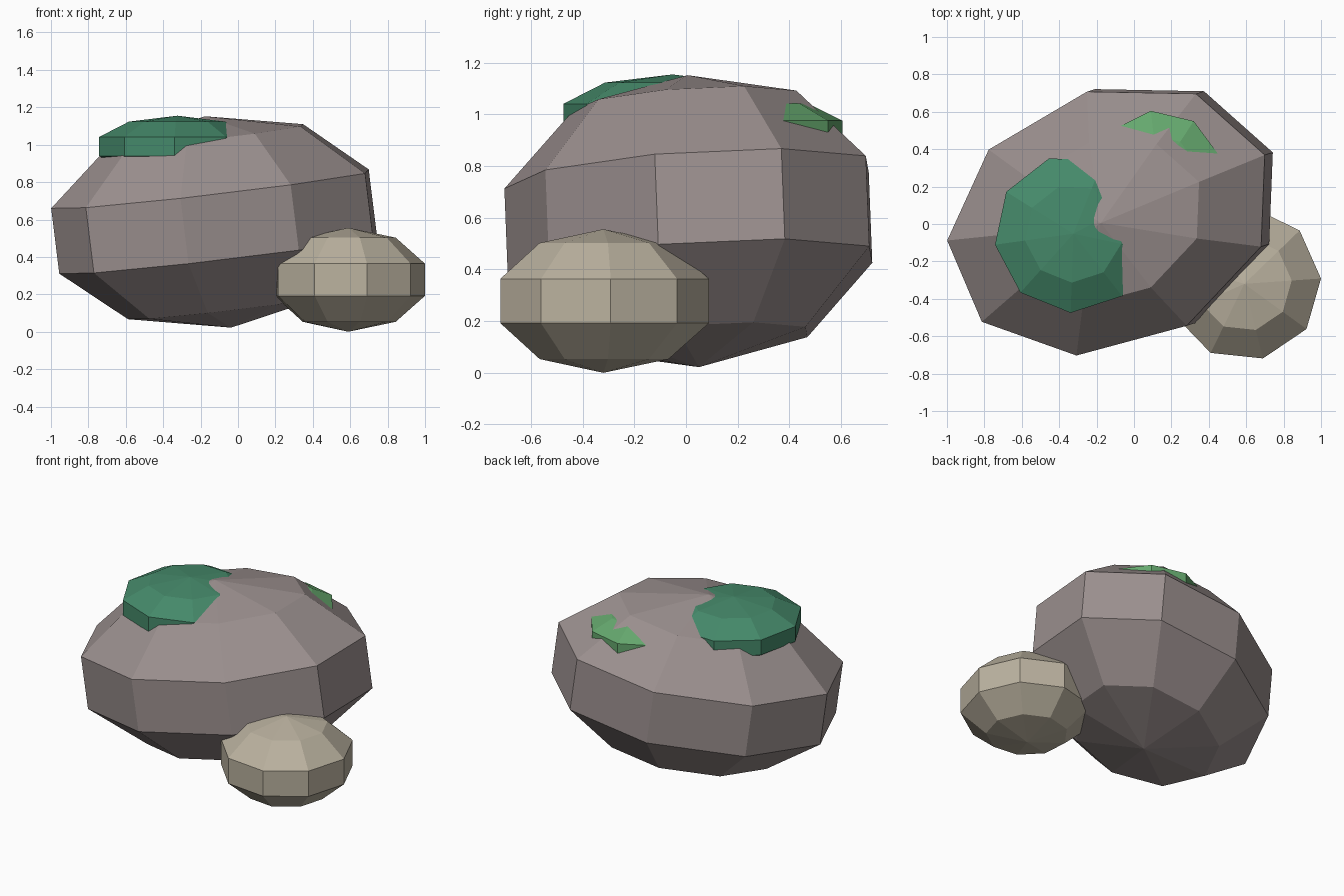
import bpy
import bmesh
from math import sin, cos, pi, radians
from mathutils import Vector

SEGMENTS, RINGS = 9, 5

cube = bpy.data.objects.get("Cube")
if cube:
    bpy.data.objects.remove(cube, do_unlink=True)


def make_material(name, rgb):
    mat = bpy.data.materials.new(name)
    mat.use_nodes = True
    mat.diffuse_color = (*rgb, 1)
    bsdf = mat.node_tree.nodes["Principled BSDF"]
    bsdf.inputs["Base Color"].default_value = (*rgb, 1)
    bsdf.inputs["Roughness"].default_value = 0.9
    return mat


def faceted_boulder(name, mat, centre, axes, phase=0):
    """Coarse flat-shaded ellipsoid spanned by three half-axis vectors."""
    centre = Vector(centre)
    a, b, c = (Vector(v) for v in axes)
    bm = bmesh.new()
    top, bottom = bm.verts.new(centre + c), bm.verts.new(centre - c)
    rings = []
    for i in range(1, RINGS):
        t = pi * i / RINGS
        angles = [radians(phase) + 2 * pi * k / SEGMENTS for k in range(SEGMENTS)]
        rings.append([bm.verts.new(centre + c * cos(t) + (a * cos(p) + b * sin(p)) * sin(t))
                      for p in angles])
    for k in range(SEGMENTS):
        n = (k + 1) % SEGMENTS
        bm.faces.new((top, rings[0][k], rings[0][n]))
        bm.faces.new((bottom, rings[-1][n], rings[-1][k]))
        for upper, lower in zip(rings, rings[1:]):
            bm.faces.new((upper[k], lower[k], lower[n], upper[n]))
    bmesh.ops.recalc_face_normals(bm, faces=bm.faces)
    mesh = bpy.data.meshes.new(name)
    bm.to_mesh(mesh)
    bm.free()
    mesh.materials.append(mat)
    obj = bpy.data.objects.new(name, mesh)
    bpy.context.collection.objects.link(obj)
    return obj


def upright(radius, height):
    return (radius, 0, 0), (0, radius, 0), (0, 0, height)


grey = make_material("grey_stone", (0.33, 0.28, 0.275))
tan = make_material("tan_stone", (0.49, 0.44, 0.345))
dark_moss = make_material("dark_moss", (0.06, 0.253, 0.145))
light_moss = make_material("light_moss", (0.13, 0.39, 0.155))

# Large tilted boulder
faceted_boulder("large_boulder", grey, (-0.107, 0.028, 0.587),
                ((-0.915, -0.115, -0.107), (-0.03, -0.753, -0.033), (-0.07, -0.022, 0.565)))

# Small boulder resting against its front left
faceted_boulder("small_boulder", tan, (0.59, -0.32, 0.278), upright(0.432, 0.278), 4)

# Flat moss caps sunk into the top of the large boulder
faceted_boulder("large_moss_patch", dark_moss, (-0.324, -0.052, 0.99), upright(0.445, 0.165), 108)
faceted_boulder("small_moss_patch", light_moss, (0.129, 0.262, 0.935), upright(0.363, 0.132), 56.5)
